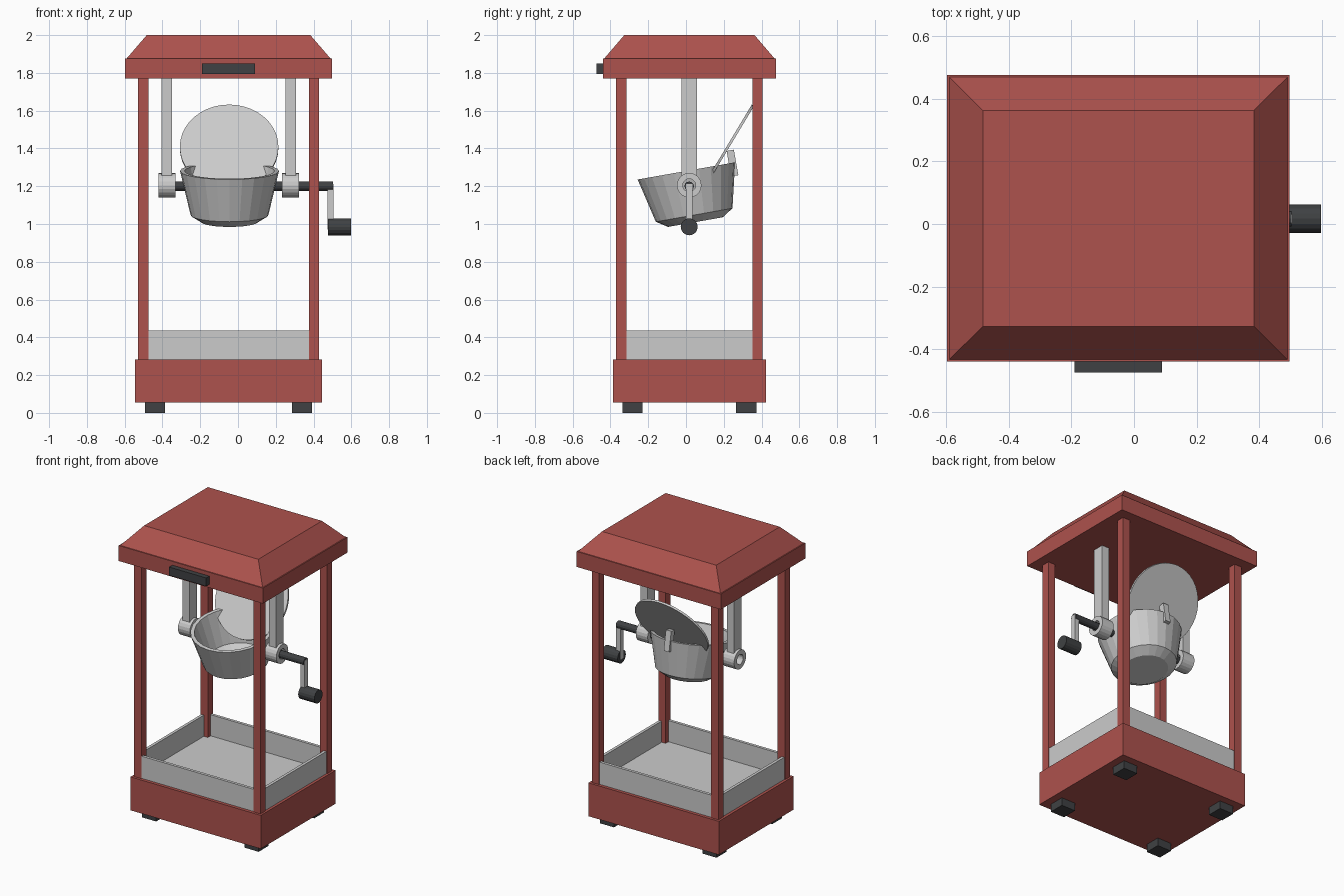
import bpy, bmesh
from math import radians, pi, cos, sin
from mathutils import Matrix, Vector

if "Cube" in bpy.data.objects:
    bpy.data.objects.remove(bpy.data.objects["Cube"])

CX, CY = -0.05, 0.018          # cabinet centre


def material(name, rgb):
    m = bpy.data.materials.new(name)
    m.diffuse_color = (*rgb, 1)
    m.use_nodes = True
    m.node_tree.nodes["Principled BSDF"].inputs["Base Color"].default_value = m.diffuse_color
    return m


RED = material("red_enamel", (0.42, 0.085, 0.075))
DARK = material("dark_rubber", (0.05, 0.053, 0.056))


def finish(name, bm, mat=None, matrix=None):
    bmesh.ops.recalc_face_normals(bm, faces=bm.faces)
    me = bpy.data.meshes.new(name)
    bm.to_mesh(me)
    bm.free()
    ob = bpy.data.objects.new(name, me)
    bpy.context.collection.objects.link(ob)
    if mat:
        me.materials.append(mat)
    if matrix:
        ob.matrix_world = matrix
    return ob


def box(name, x, y, z, mat=None, matrix=None):
    """Box from (min, max) ranges."""
    bm = bmesh.new()
    bmesh.ops.create_cube(bm, size=1)
    for v in bm.verts:
        v.co = [r[0] + (c + 0.5) * (r[1] - r[0]) for c, r in zip(v.co, (x, y, z))]
    return finish(name, bm, mat, matrix)


def lathe(name, profile, sides, mat=None, matrix=None, closed=False):
    """Spin (radius, height) points about local z."""
    bm = bmesh.new()
    rings = []
    for r, h in profile:
        if r == 0:
            rings.append([bm.verts.new((0, 0, h))] * sides)
        else:
            rings.append([bm.verts.new((r * cos(2 * pi * i / sides), r * sin(2 * pi * i / sides), h))
                          for i in range(sides)])
    pairs = list(zip(rings, rings[1:]))
    if closed:
        pairs.append((rings[-1], rings[0]))
    for a, b in pairs:
        for i in range(sides):
            j = (i + 1) % sides
            bm.faces.new(list(dict.fromkeys((a[i], a[j], b[j], b[i]))))
    return finish(name, bm, mat, matrix)


def along_x(y, z):
    """Turn local z into world x."""
    return Matrix.Translation((0, y, z)) @ Matrix.Rotation(pi / 2, 4, 'Y')


def rod(name, x0, x1, r, y, z, sides, mat=None):
    return lathe(name, [(0, x0), (r, x0), (r, x1), (0, x1)], sides, mat, along_x(y, z))


# Base
box("base", (-0.545, 0.444), (-0.387, 0.423), (0.054, 0.283), RED)

# Corner posts and feet
for sx, side in ((-1, "left"), (1, "right")):
    for sy, end in ((-1, "front"), (1, "back")):
        px, py = CX + sx * 0.4525, CY + sy * 0.3605
        box(f"post_{end}_{side}", (px - 0.0275, px + 0.0275), (py - 0.0275, py + 0.0275),
            (0.27, 1.78), RED)
        fx, fy = CX + sx * 0.389, CY + sy * 0.301
        box(f"foot_{end}_{side}", (fx - 0.053, fx + 0.053), (fy - 0.053, fy + 0.053),
            (0, 0.056), DARK)

# Tray: four low panels between the posts and a floor
for s, side, end in ((-1, "left", "front"), (1, "right", "back")):
    wx, wy = CX + s * 0.465, CY + s * 0.373
    box(f"tray_wall_{side}", (wx - 0.01, wx + 0.01), (CY - 0.335, CY + 0.335), (0.28, 0.435))
    box(f"tray_wall_{end}", (CX - 0.427, CX + 0.427), (wy - 0.01, wy + 0.01), (0.28, 0.435))
box("tray_floor", (CX - 0.456, CX + 0.456), (CY - 0.364, CY + 0.364), (0.278, 0.29))

# Roof: fascia with a hipped top
bm = bmesh.new()
loops = []
for hx, hy, z in ((0.547, 0.458, 1.77), (0.547, 0.458, 1.876), (0.54, 0.451, 1.876), (0.433, 0.345, 2.0)):
    loops.append([bm.verts.new((CX + sx * hx, CY + sy * hy, z))
                  for sx, sy in ((-1, -1), (1, -1), (1, 1), (-1, 1))])
for a, b in zip(loops, loops[1:]):
    for i in range(4):
        bm.faces.new((a[i], a[(i + 1) % 4], b[(i + 1) % 4], b[i]))
bm.faces.new(loops[0])
bm.faces.new(loops[-1])
finish("roof", bm, RED)
box("front_plate", (-0.19, 0.09), (-0.474, -0.43), (1.793, 1.85), DARK)

# Kettle hangers with ring bearings
AY, AZ = 0.017, 1.2
for x, side in ((-0.377, "left"), (0.279, "right")):
    box(f"hanger_{side}", (x - 0.027, x + 0.027), (AY - 0.04, AY + 0.04), (1.25, 1.78))
    lathe(f"bearing_{side}", [(0.065, x - 0.045), (0.065, x + 0.045), (0.034, x + 0.045),
                              (0.034, x - 0.045)], 20, None, along_x(AY, 1.205), True)

# Axle stubs and crank
rod("axle_left", -0.38, -0.27, 0.025, AY, AZ, 12, DARK)
rod("axle_right", 0.18, 0.503, 0.025, AY, AZ, 12, DARK)
box("crank_arm", (0.474, 0.506), (AY - 0.017, AY + 0.017), (0.97, 1.212))
rod("crank_knob", 0.476, 0.598, 0.045, AY, 0.985, 16, DARK)

# Tilted kettle: hollow flat-sided pot
tilt = Matrix.Translation((-0.045, 0.002, 1.281)) @ Matrix.Rotation(radians(10), 4, 'X')
lathe("kettle", [(0, -0.275), (0.147, -0.275), (0.206, -0.237), (0.262, 0), (0.238, 0),
                 (0.186, -0.225), (0.14, -0.255), (0, -0.255)], 24, None, tilt)

# Open lid and its hinge bracket
lid = Matrix.Translation((-0.047, 0.22, 1.405)) @ Matrix.Rotation(radians(59), 4, 'X')
lathe("kettle_lid", [(0, -0.007), (0.261, -0.007), (0.261, 0.007), (0, 0.007)], 40, None, lid)
box("lid_hinge", (-0.02, 0.02), (0.228, 0.267), (-0.07, 0.067), None, tilt)
